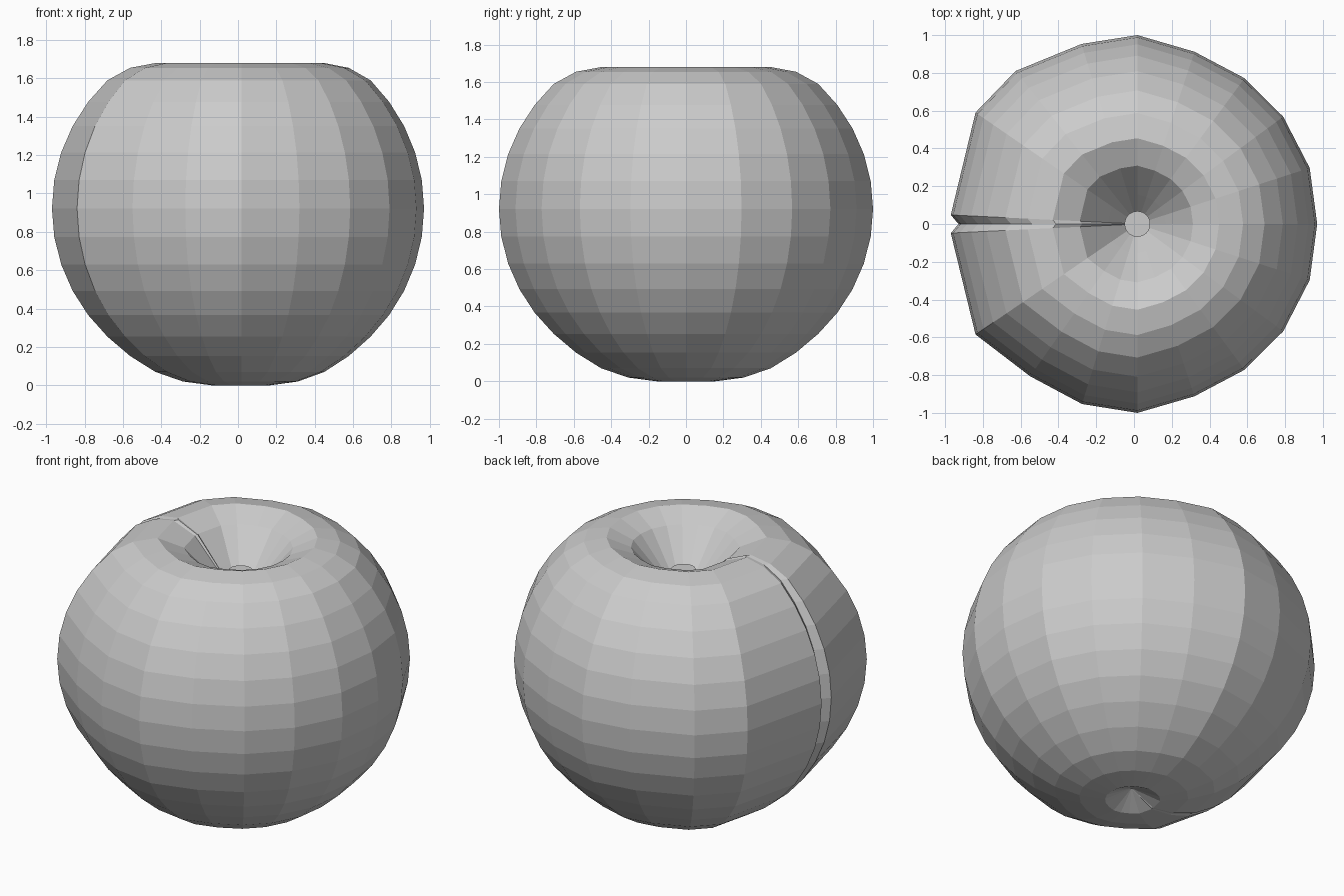
import bpy
import bmesh
from math import sin, cos, radians

if "Cube" in bpy.data.objects:
    bpy.data.objects.remove(bpy.data.objects["Cube"])

# Equator outline seen from above, including the narrow crease on the -x side
CENTRE = 0.018
outline = [
    (0.97, 0), (0.93, 0.297), (0.79, 0.568), (0.585, 0.772), (0.32, 0.912),
    (0.018, 1.0), (-0.278, 0.953), (-0.627, 0.81), (-0.839, 0.59), (-0.97, 0.048),
    (-0.929, 0),
    (-0.97, -0.048), (-0.839, -0.585), (-0.55, -0.806), (-0.275, -0.953), (0.018, -1.0),
    (0.32, -0.912), (0.585, -0.772), (0.79, -0.568), (0.93, -0.297),
]

# Vertical profile: spherical body, flattened top rim sinking into the stem bowl
profile = []
for k in range(-9, 10):
    z = 0.922 + 0.945 * sin(radians(9 * k))
    profile.append([cos(radians(9 * k)), z])
for i, z in {0: 0.0, 1: 0.02, 2: 0.07, 3: 0.153, 14: 1.59, 15: 1.655,
             16: 1.68, 17: 1.62, 18: 1.45}.items():
    profile[i][1] = z

# Fruit body
bm = bmesh.new()
rings = []
for s, z in profile:
    rings.append([bm.verts.new((CENTRE + (x - CENTRE) * s, y * s, z))
                  for x, y in outline])
n = len(outline)
for low, high in zip(rings, rings[1:]):
    for j in range(n):
        k = (j + 1) % n
        bm.faces.new((low[j], low[k], high[k], high[j]))

# Dimples at both poles
bottom = bm.verts.new((CENTRE, 0, 0.075))
top = bm.verts.new((CENTRE, 0, 1.27))
for j in range(n):
    k = (j + 1) % n
    bm.faces.new((rings[0][k], rings[0][j], bottom))
    bm.faces.new((rings[-1][j], rings[-1][k], top))
bmesh.ops.recalc_face_normals(bm, faces=bm.faces)

mesh = bpy.data.meshes.new("fruit_body")
bm.to_mesh(mesh)
bm.free()
body = bpy.data.objects.new("fruit_body", mesh)
bpy.context.collection.objects.link(body)

# Short stem stub in the bowl
bpy.ops.mesh.primitive_cylinder_add(vertices=32, radius=0.068, depth=0.22,
                                    location=(CENTRE, 0, 1.37))
stem = bpy.context.object
stem.name = "stem"
bpy.ops.object.shade_smooth_by_angle()
